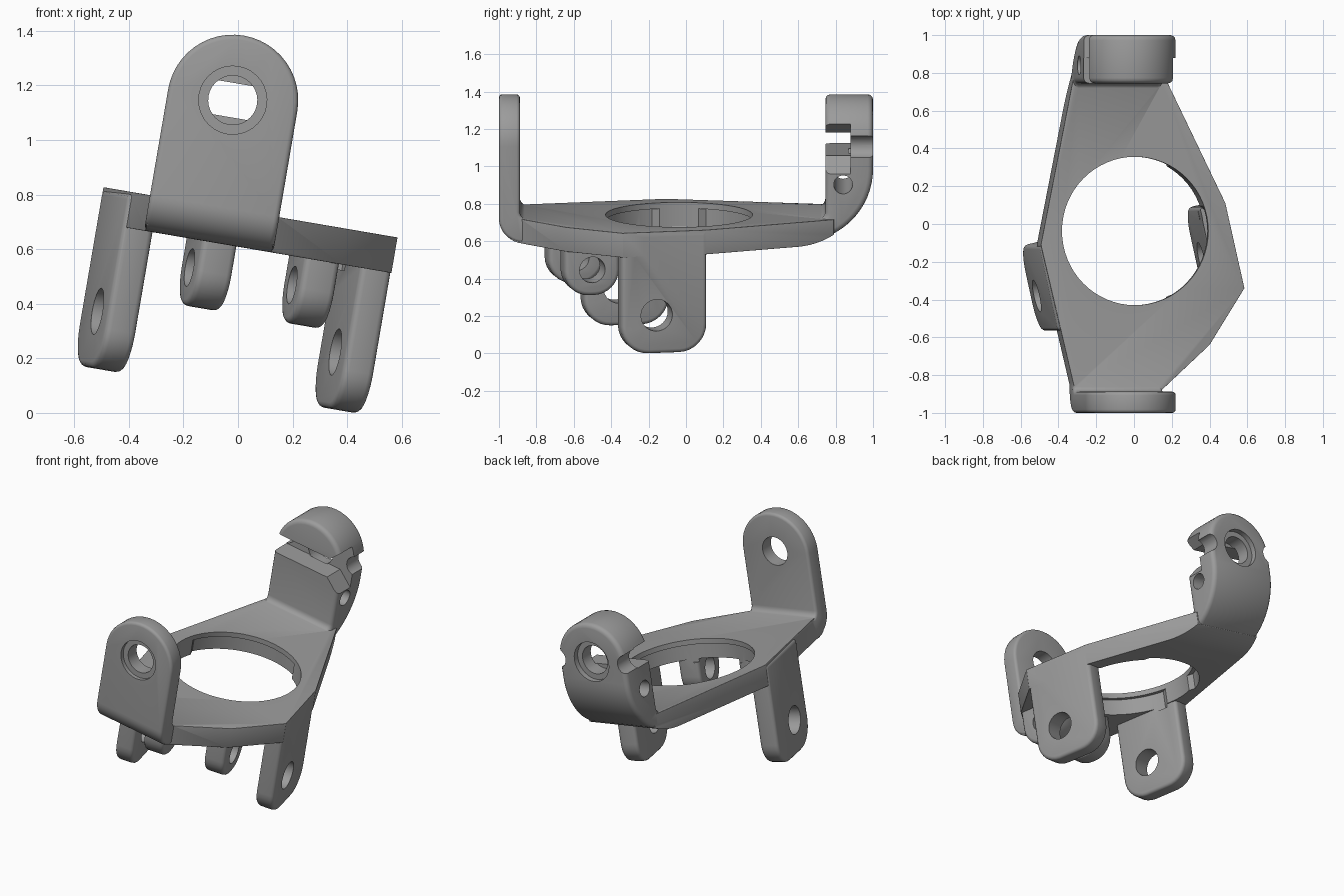
import bpy, bmesh, math
from math import cos, sin, pi
from mathutils import Matrix, Vector

if "Cube" in bpy.data.objects:
    bpy.data.objects.remove(bpy.data.objects["Cube"])

TILT = math.radians(9.7)      # whole bracket leans about the y axis
SKEW = math.radians(12.5)     # clevis lugs are turned within the plate
X, Y, Z = Vector((1, 0, 0)), Vector((0, 1, 0)), Vector((0, 0, 1))
N = Vector((cos(SKEW), sin(SKEW), 0))
L = Vector((-sin(SKEW), cos(SKEW), 0))
ARM_U, HOLE_W, ARM_R = -0.212, 1.126, 0.24
TOP, BOT = 0.732, 0.60


def arc(cx, cy, rx, ry, a0, a1, n=12):
    return [(cx + rx * cos(math.radians(a0 + (a1 - a0) * i / n)),
             cy + ry * sin(math.radians(a0 + (a1 - a0) * i / n))) for i in range(n + 1)]


def apply(ob, mod):
    bpy.context.view_layer.objects.active = ob
    bpy.ops.object.modifier_apply(modifier=mod.name)


def bevel(ob, width, segs=3):
    m = ob.modifiers.new("bevel", 'BEVEL')
    m.width, m.segments, m.limit_method, m.angle_limit = width, segs, 'ANGLE', math.radians(40)
    apply(ob, m)


def prism(name, pts, p, q, r, lo, hi, origin=Vector(), round_edge=0):
    """Extrude a 2D profile (axes p, q) along r from lo to hi."""
    bm = bmesh.new()
    f = bm.faces.new([bm.verts.new(origin + p * a + q * b + r * lo) for a, b in pts])
    ext = bmesh.ops.extrude_face_region(bm, geom=[f])
    bmesh.ops.translate(bm, vec=r * (hi - lo),
                        verts=[v for v in ext["geom"] if isinstance(v, bmesh.types.BMVert)])
    bmesh.ops.recalc_face_normals(bm, faces=bm.faces)
    me = bpy.data.meshes.new(name)
    bm.to_mesh(me)
    bm.free()
    ob = bpy.data.objects.new(name, me)
    bpy.context.collection.objects.link(ob)
    if round_edge:
        bevel(ob, round_edge)
    return ob


def boolean(ob, other, op):
    m = ob.modifiers.new("bool", 'BOOLEAN')
    m.operation, m.object, m.solver = op, other, 'EXACT'
    apply(ob, m)
    bpy.data.objects.remove(other)


def disc(cx, cy, r, n=32):
    return arc(cx, cy, r, r, 0, 360 - 360 / n, n - 1)


# Flat base plate, its ends trimmed to follow the arm bends
outline = [(0.023, -0.94), (0.023, -0.88), (0.281, -0.64), (0.468, -0.34), (0.366, 0.11),
           (0.035, 0.79), (-0.447, 0.79), (-0.625, -0.11), (-0.447, -0.86), (-0.447, -0.94)]
bracket = prism("bracket", outline, X, Y, Z, BOT - 0.1, TOP)
side = (arc(-0.865, BOT + 0.135, 0.13, 0.135, 180, 270) + arc(0.6, 1.0, 0.395, 0.4, 270, 345, 16)
        + [(0.97, 0.95), (-0.995, 0.95)])
boolean(bracket, prism("trim", side, Y, Z, X, -1, 1), 'INTERSECT')
bevel(bracket, 0.012)

# Upright arms: side profile trimmed by a round-topped outline
top = HOLE_W + ARM_R
t, b = TOP - 0.003, BOT + 0.003
front_profile = ([(-0.72, b)] + arc(-0.87, b + 0.13, 0.13, 0.13, 270, 180)
                 + [(-1.0, top + 0.02), (-0.888, top + 0.02)]
                 + arc(-0.848, t + 0.04, 0.04, 0.04, 180, 270, 5) + [(-0.72, t)])
back_profile = ([(0.5, b)] + arc(0.6, 1.0, 0.4, 0.4 - 0.003, 270, 360, 16)
                + [(1.0, top + 0.02), (0.745, top + 0.02)]
                + arc(0.705, t + 0.04, 0.04, 0.04, 0, -90, 5) + [(0.5, t)])
lo, hi = ARM_U - ARM_R, ARM_U + ARM_R
round_top = [(lo, 0.4), (hi, 0.4)] + arc(ARM_U, HOLE_W, ARM_R, ARM_R, 0, 180, 24)
for name, profile, soft in (("front_arm", front_profile, 0.018), ("back_arm", back_profile, 0.028)):
    arm = prism(name, profile, Y, Z, X, lo - 0.1, hi + 0.1)
    boolean(arm, prism("trim", round_top, X, Z, Y, -1.5, 1.5), 'INTERSECT')
    bevel(arm, soft)
    boolean(bracket, arm, 'UNION')

# Hanging lugs: two large and two small, parallel and skewed
lugs = [  # centre u, y, bottom, top, half length, half thickness, corner, hole offset, hole w, hole r
    (0.361, -0.128, 0.072, 0.725, 0.234, 0.058, 0.15, -0.042, 0.28, 0.086),
    (-0.523, -0.328, 0.072, 0.725, 0.234, 0.058, 0.15, -0.042, 0.28, 0.086),
    (0.180, -0.515, 0.355, 0.71, 0.150, 0.066, 0.135, 0, 0.495, 0.07),
    (-0.201, -0.600, 0.355, 0.71, 0.150, 0.066, 0.135, 0, 0.495, 0.07)]
for u, y, low, high, half, thick, rad, off, hw, hr in lugs:
    c = Vector((u, y, 0))
    shape = ([(half, high), (-half, high)]
             + arc(-half + rad, low + rad, rad, rad, 180, 270, 8)
             + arc(half - rad, low + rad, rad, rad, 270, 360, 8))
    lug = prism("lug", shape, L, Z, N, -thick, thick, c, 0.022)
    boolean(lug, prism("bore", disc(off, hw, hr), L, Z, N, -0.1, 0.1, c), 'DIFFERENCE')
    boolean(bracket, lug, 'UNION')

# Centre opening relief below the lip, leaving two pads
relief = []
for deg in range(0, 360, 5):
    r = 0.39 if 20 <= deg <= 60 or 165 <= deg <= 195 else 0.42
    relief.append((-0.119 + r * cos(math.radians(deg)), -0.037 + r * sin(math.radians(deg))))

# Cuts: centre opening, arm bores and recesses, flared slot, side notches, cross hole
s, f = 0.063, 0.16
cuts = [
    (disc(-0.119, -0.037, 0.393, 64), X, Y, Z, 0.5, 0.9),
    (relief, X, Y, Z, 0.58, 0.70),
    (disc(ARM_U, HOLE_W, 0.09), X, Z, Y, -1.2, 0),
    (disc(ARM_U, HOLE_W, 0.09), X, Z, Y, 0.87, 1.2),
    (disc(ARM_U, HOLE_W, 0.125), X, Z, Y, -1.2, -0.975),
    (disc(ARM_U, HOLE_W, 0.125), X, Z, Y, 0.965, 1.2),
    ([(-0.6, HOLE_W - s), (-0.06, HOLE_W - s), (0.04, HOLE_W - f),
      (0.04, HOLE_W + f), (-0.06, HOLE_W + s), (-0.6, HOLE_W + s)], X, Z, Y, 0.6, 0.88),
    (disc(ARM_U - 0.25, HOLE_W, 0.06), X, Z, Y, 0.8, 1.2),
    (disc(ARM_U + 0.25, HOLE_W, 0.06), X, Z, Y, 0.8, 1.2),
    (disc(0.84, 0.92, 0.05), Y, Z, X, -0.8, 0.4),
]
for cut in cuts:
    boolean(bracket, prism("cutter", *cut), 'DIFFERENCE')

# Lean the finished bracket, shade it and give it a dark grey
bracket.data.transform(Matrix.Rotation(TILT, 4, 'Y'))
grey = bpy.data.materials.new("dark_grey")
grey.diffuse_color = (0.33, 0.33, 0.33, 1)
grey.use_nodes = True
grey.node_tree.nodes["Principled BSDF"].inputs["Base Color"].default_value = grey.diffuse_color
bracket.data.materials.clear()
bracket.data.materials.append(grey)
bpy.ops.object.select_all(action='DESELECT')
bracket.select_set(True)
bpy.context.view_layer.objects.active = bracket
bpy.ops.object.shade_smooth_by_angle(angle=math.radians(32))
